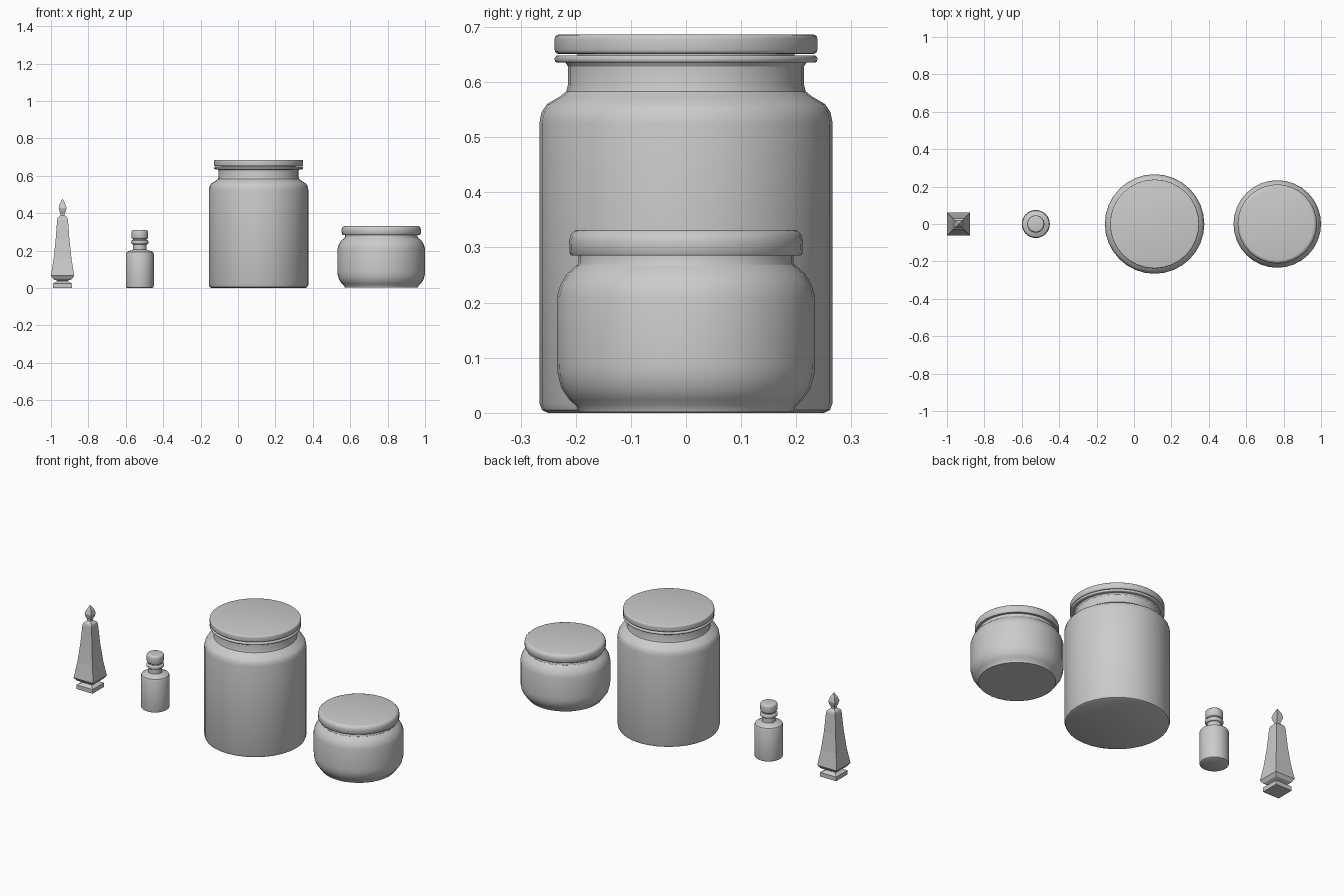
import bpy
import bmesh
import math

cube = bpy.data.objects.get("Cube")
if cube:
    bpy.data.objects.remove(cube, do_unlink=True)

grey = bpy.data.materials.new("plain grey")
grey.use_nodes = True
color = (0.6, 0.6, 0.6, 1)
grey.diffuse_color = color
bsdf = next(n for n in grey.node_tree.nodes if n.type == "BSDF_PRINCIPLED")
bsdf.inputs["Base Color"].default_value = color


def turned(name, x, profile, sides=32, smooth=True):
    """Revolve (radius, height) points into a closed solid standing at x."""
    bm = bmesh.new()
    turn = math.pi / 4 if sides == 4 else 0
    grow = math.sqrt(2) if sides == 4 else 1    # half width to corner radius
    rings = []
    for r, z in profile:
        angles = [turn + math.tau * i / sides for i in range(sides)]
        rings.append([bm.verts.new((r * grow * math.cos(a), r * grow * math.sin(a), z))
                      for a in angles])
    for low, high in zip(rings, rings[1:]):
        for i in range(sides):
            j = (i + 1) % sides
            bm.faces.new((low[i], low[j], high[j], high[i]))
    bm.faces.new(rings[0][::-1])
    bm.faces.new(rings[-1])
    mesh = bpy.data.meshes.new(name)
    bm.to_mesh(mesh)
    bm.free()
    mesh.materials.append(grey)
    obj = bpy.data.objects.new(name, mesh)
    obj.location.x = x
    bpy.context.collection.objects.link(obj)
    if smooth:
        bpy.ops.object.select_all(action="DESELECT")
        obj.select_set(True)
        bpy.context.view_layer.objects.active = obj
        bpy.ops.object.shade_smooth_by_angle(angle=math.radians(35))
    return obj


def disc(r, bottom, top, edge):
    """Profile of a disc with rounded rims."""
    arc = [math.radians(a) for a in (0, 30, 60, 90)]
    low = [(r - edge + edge * math.sin(a), bottom + edge - edge * math.cos(a)) for a in arc]
    high = [(r - edge + edge * math.cos(a), top - edge + edge * math.sin(a)) for a in arc]
    return low + high


# Tall wide-mouthed jar with a flat lid
TALL_X = 0.11
turned("tall_jar_body", TALL_X, [
    (0.25, 0), (0.261, 0.005), (0.266, 0.018), (0.266, 0.525), (0.262, 0.545),
    (0.252, 0.56), (0.228, 0.574), (0.217, 0.583), (0.214, 0.595), (0.214, 0.632)])
turned("tall_jar_rim", TALL_X, disc(0.238, 0.635, 0.648, 0.005))
turned("tall_jar_neck_collar", TALL_X, [(0.214, 0.628), (0.22, 0.637)])
turned("tall_jar_stopper", TALL_X, [(0.197, 0.645), (0.197, 0.655)])
turned("tall_jar_lid", TALL_X, disc(0.238, 0.651, 0.686, 0.007))

# Squat round-shouldered jar
SQUAT_X = 0.766
turned("squat_jar_body", SQUAT_X, [
    (0.195, 0.002), (0.199, 0.013), (0.211, 0.023), (0.226, 0.045), (0.233, 0.072),
    (0.234, 0.09), (0.234, 0.21), (0.228, 0.232), (0.216, 0.252), (0.198, 0.268)])
turned("squat_jar_neck", SQUAT_X, [(0.198, 0.266), (0.195, 0.272), (0.195, 0.29)])
turned("squat_jar_lid", SQUAT_X, [
    (0.208, 0.285), (0.211, 0.289), (0.212, 0.312), (0.209, 0.323),
    (0.202, 0.33), (0.194, 0.332)])

# Small bottle with a ringed neck and a rounded cap
BOTTLE_X = -0.525
turned("small_bottle_body", BOTTLE_X, [
    (0.066, 0), (0.073, 0.004), (0.075, 0.012), (0.075, 0.182), (0.071, 0.192),
    (0.058, 0.199), (0.042, 0.202), (0.036, 0.206), (0.036, 0.24)])
turned("small_bottle_ring", BOTTLE_X, disc(0.046, 0.234, 0.256, 0.007))
turned("small_bottle_stopper", BOTTLE_X, [(0.037, 0.25), (0.037, 0.27)])
turned("small_bottle_cap", BOTTLE_X, disc(0.045, 0.262, 0.31, 0.01))

# Square tapering bottle on a plinth
SQUARE_X = -0.938
turned("square_bottle_base", SQUARE_X, [
    (0.051, 0), (0.051, 0.024), (0.02, 0.04)], 4, False)
turned("square_bottle_body", SQUARE_X, [
    (0.02, 0.035), (0.05, 0.048), (0.062, 0.066), (0.048, 0.155), (0.037, 0.257),
    (0.029, 0.365), (0.026, 0.376), (0.011, 0.389), (0.011, 0.4)], 4, False)
turned("square_bottle_stopper", SQUARE_X, [
    (0.01, 0.395), (0.016, 0.408), (0.021, 0.428), (0.014, 0.452), (0.001, 0.476)], 4, False)
